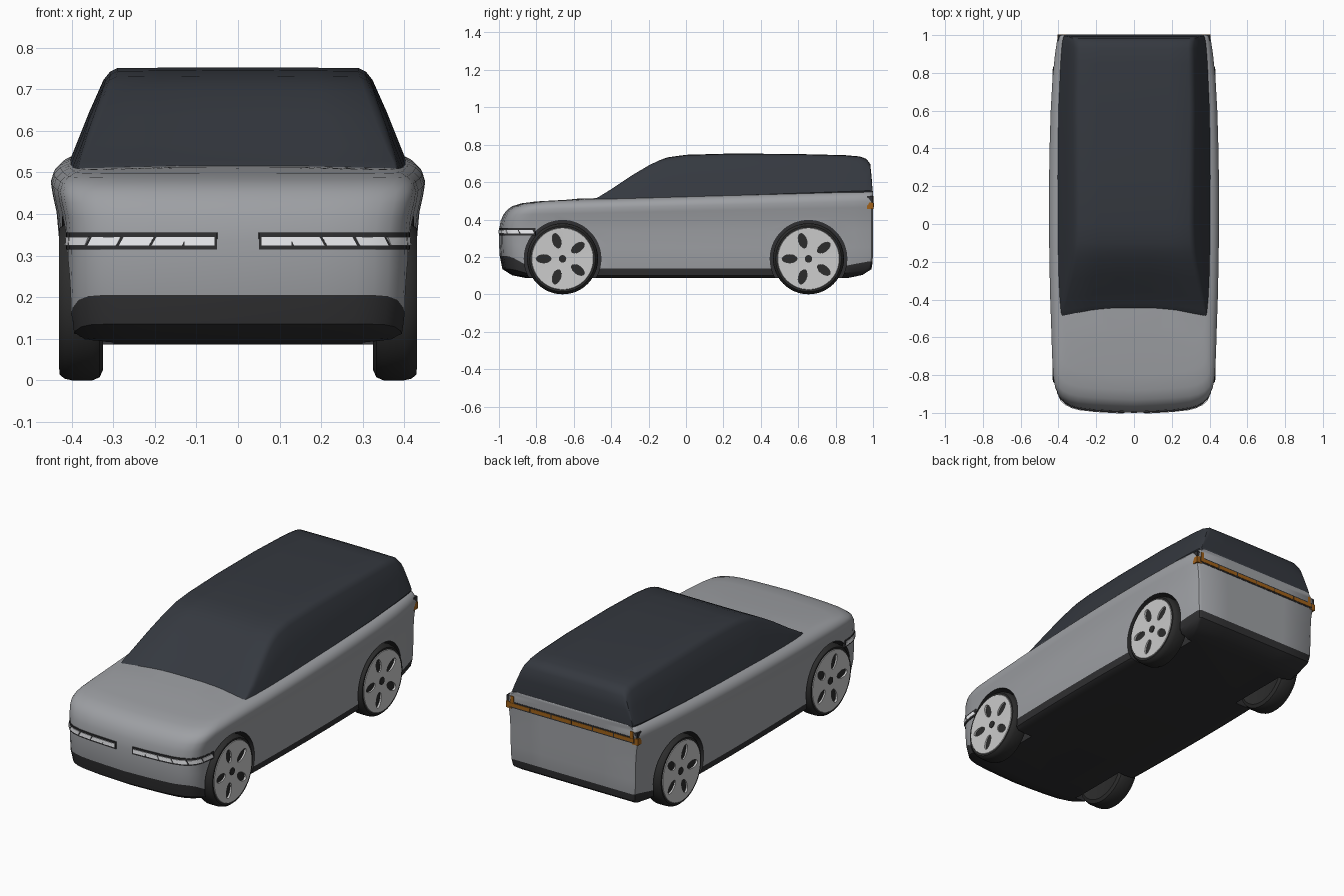
import bpy, bmesh, math
from mathutils import Vector

if "Cube" in bpy.data.objects:
    bpy.data.objects.remove(bpy.data.objects["Cube"])


def material(name, r, g, b):
    m = bpy.data.materials.new(name)
    m.diffuse_color = (r, g, b, 1)
    m.use_nodes = True
    m.node_tree.nodes["Principled BSDF"].inputs["Base Color"].default_value = m.diffuse_color
    return m


PAINT = material("paint", .34, .35, .37)
TRIM = material("trim", .03, .03, .032)
GLASS = material("glass", .035, .04, .05)
RUBBER = material("rubber", .025, .025, .025)
ALLOY = material("alloy", .72, .72, .73)
LAMP = material("lamp", .9, .91, .94)
AMBER = material("amber", .35, .12, .01)


def finish(name, bm, mats, angle=35):
    bmesh.ops.recalc_face_normals(bm, faces=bm.faces[:])
    me = bpy.data.meshes.new(name)
    bm.to_mesh(me)
    bm.free()
    ob = bpy.data.objects.new(name, me)
    bpy.context.collection.objects.link(ob)
    for m in mats:
        me.materials.append(m)
    smooth(ob, angle)
    return ob


def smooth(ob, angle):
    bpy.ops.object.select_all(action='DESELECT')
    ob.select_set(True)
    bpy.context.view_layer.objects.active = ob
    bpy.ops.object.shade_smooth_by_angle(angle=math.radians(angle))


def loft(name, rings, mats, dark_below=0, angle=35):
    """Skin closed rings, cap both ends; the first dark_below bands use material slot 1."""
    bm = bmesh.new()
    vs = [[bm.verts.new(p) for p in r] for r in rings]
    n = len(vs[0])
    for k in range(len(vs) - 1):
        for i in range(n):
            j = (i + 1) % n
            f = bm.faces.new((vs[k][i], vs[k][j], vs[k + 1][j], vs[k + 1][i]))
            f.material_index = 1 if k < dark_below else 0
    bm.faces.new(vs[0]).material_index = 1 if dark_below else 0
    bm.faces.new(vs[-1]).material_index = 1 if dark_below >= len(vs) else 0
    return finish(name, bm, mats, angle)


def lathe(name, profile, side, y, z, mats, dark=0, n=48, ry=1.0, rot=0.0):
    """Revolve (x, radius) points around an axis along x; ry squeezes it to an ellipse."""
    rings = []
    for x, r in profile:
        ring = []
        for i in range(n):
            a = 2 * math.pi * i / n
            u, v = r * math.cos(a), r * ry * math.sin(a)
            ring.append((side * x, y + u * math.cos(rot) - v * math.sin(rot),
                         z + u * math.sin(rot) + v * math.cos(rot)))
        rings.append(ring)
    return loft(name, rings, mats, dark)


def cut(ob, cutter):
    mod = ob.modifiers.new("cut", 'BOOLEAN')
    mod.operation, mod.solver, mod.object = 'DIFFERENCE', 'EXACT', cutter
    bpy.context.view_layer.objects.active = ob
    bpy.ops.object.modifier_apply(modifier=mod.name)
    bpy.data.objects.remove(cutter)


# Half plan outline of the body, from front centre to rear centre
PLAN = [(0, -1), (.12, -.995), (.22, -.989), (.30, -.98), (.345, -.968), (.38, -.95),
        (.405, -.925), (.42, -.89), (.428, -.84), (.434, -.72), (.438, -.58), (.444, -.4),
        (.448, -.2), (.45, 0), (.45, .2), (.447, .4), (.441, .6), (.431, .78), (.418, .9),
        (.407, .975), (.402, .992), (.39, 1), (.2, 1), (0, 1)]

# Body layers: z at the side, at the nose, at the tail, width, front and rear scale
LAYERS = [(.086, .086, .086, .80, .85, .86), (.089, .102, .104, .89, .93, .945),
          (.10, .135, .135, .93, .982, .992),
          (.138, .205, .175, .947, .996, .998), (.25, .27, .25, .953, 1, 1),
          (.335, .335, .335, .957, 1, 1), (.39, .39, .39, .97, .992, 1),
          (.425, .425, .425, .99, .977, 1), (.45, .45, .45, 1, .957, 1),
          (.469, .469, .469, .985, .93, 1), (.483, .483, .483, .95, .88, 1),
          (.491, .491, .491, .91, .80, 1), (.495, .495, .495, .87, .64, .998),
          (.499, .499, .499, .4, .58, .98)]


def layer_ring(zs, zf, zr, s, f, r):
    half = []
    for x, y in PLAN:
        e = max(0, min(1, (abs(y) - .8) / .17))
        z = zs + ((zf if y < 0 else zr) - zs) * e * e * (3 - 2 * e)
        yy = y * (f if y < 0 else r)
        z += .058 * (yy + 1) / 2 * max(0, min(1, (z - .3) / .18))   # rising beltline
        half.append((x * s, yy, z))
    return half + [(-x, y, z) for x, y, z in half[-2:0:-1]]


body = loft("body", [layer_ring(*l) for l in LAYERS], [PAINT, TRIM], dark_below=3)

# Wheel arches and wheels
for y in (-.66, .655):
    for side in (1, -1):
        cut(body, lathe("arch_cutter", [(.30, .205), (.6, .205)], side, y, .19,
                        [PAINT, TRIM], dark=9, n=64))
        lathe("tire", [(.34, .10), (.325, .165), (.333, .183), (.35, .19), (.40, .19),
                       (.418, .186), (.429, .176), (.428, .166), (.419, .162)],
              side, y, .19, [RUBBER])
        rim = lathe("rim", [(.4195, .160), (.425, .168), (.431, .164), (.431, .15), (.425, .04)],
                    side, y, .19, [ALLOY])
        for i in range(5):
            a = math.pi + i * 2 * math.pi / 5
            cut(rim, lathe("hole_cutter", [(.38, .041), (.46, .041)], side,
                           y + .1 * math.cos(a), .19 + .1 * math.sin(a), [ALLOY],
                           n=20, ry=.53, rot=a))
        smooth(rim, 35)
        lathe("hub_cap", [(.415, .02), (.429, .02)], side, y, .19, [RUBBER], n=20)
smooth(body, 35)

# Glasshouse: y, roof height, half width at the belt
CABIN = [(-.52, .49, .385), (-.46, .527, .39), (-.4, .567, .395), (-.3, .635, .40),
         (-.2, .692, .402), (-.15, .714, .403), (-.1, .73, .404), (0, .744, .404),
         (.25, .751, .404), (.6, .748, .40), (.85, .742, .389), (.93, .735, .383),
         (.965, .722, .379), (.985, .695, .375), (.992, .63, .373), (.997, .54, .37)]
rings = []
for y, zt, b in CABIN:
    zb = .5 + .037 * (y + .5)
    h = max(zt - zb, .005)
    zt, r = zb + h, min(.025, .3 * h)
    t = b - .42 * h
    half = [(b - .02, zb - .05), (b, zb), (b - .2 * h, zb + .5 * h), (t + .42 * r, zt - r),
            (t - .1 * r, zt - .35 * r), (t - .8 * r, zt), (t * .6, zt + .001), (t * .25, zt + .002)]
    if y < -.5:
        half = [(x, min(z, .49)) for x, z in half]
    bow = .04 * max(0, min(1, (-y - .1) / .3))          # curved windscreen
    half = [(x, y + bow * (1 - (x / b) ** 2), z) for x, z in half]
    rings.append(half + [(-x, v, z) for x, v, z in reversed(half)])
loft("glasshouse", rings, [GLASS], angle=40)


def along_nose(d0, d1):
    """Points of the body surface at headlamp height between two distances from the centre."""
    pts, d = [], 0
    P = [Vector((x * .957, y)) for x, y in PLAN]
    for a, c in zip(P, P[1:]):
        n = (c - a).length
        lo, hi = max(d0, d), min(d1, d + n)
        if lo < hi:
            if not pts:
                pts.append(a.lerp(c, (lo - d) / n))
            pts.append(a.lerp(c, (hi - d) / n))
        d += n
    return pts


def ribbon(name, pts, side, z0, z1, out, mat, slant=0):
    rings = []
    for i, p in enumerate(pts):
        t = (pts[min(i + 1, len(pts) - 1)] - pts[max(i - 1, 0)]).normalized()
        nrm = Vector((t.y, -t.x))
        o, q = p + nrm * out, p - nrm * .012
        s = t * slant
        rings.append([(side * (v.x + k * s.x), v.y + k * s.y, z)
                      for v, z, k in ((q, z0, 0), (o, z0, 0), (o, z1, 1), (q, z1, 1))])
    loft(name, rings, [mat])


# Headlamps: dark housing wrapping the corner with slanted light segments
for side in (1, -1):
    ribbon("headlamp_housing", along_nose(.05, .53), side, .315, .355, .003, TRIM)
    for i in range(6):
        d = .056 + i * .079
        ribbon("headlamp_segment", along_nose(d, d + .073), side, .324, .345, .006, LAMP, -.012 if i else 0)


def box(name, c, s, mat):
    x, y, z = (v / 2 for v in s)
    loft(name, [[(c[0] + i * x, c[1] + j * y, c[2] + k * z)
                 for i, j in ((-1, -1), (1, -1), (1, 1), (-1, 1))] for k in (-1, 1)], [mat])


# Tail lamp bar with upturned ends wrapping to the sides
box("tail_lamp_housing", (0, .991, .478), (.77, .022, .034), TRIM)
for i in range(6):
    box("tail_lamp_segment", (-.32 + i * .128, .993, .478), (.122, .022, .02), AMBER)
for side in (1, -1):
    box("tail_lamp_end", (side * .388, .985, .474), (.034, .034, .036), AMBER)
    box("tail_lamp_upright", (side * .368, .991, .506), (.018, .023, .04), AMBER)
    box("tail_lamp_corner", (side * .388, .984, .51), (.03, .032, .03), TRIM)
